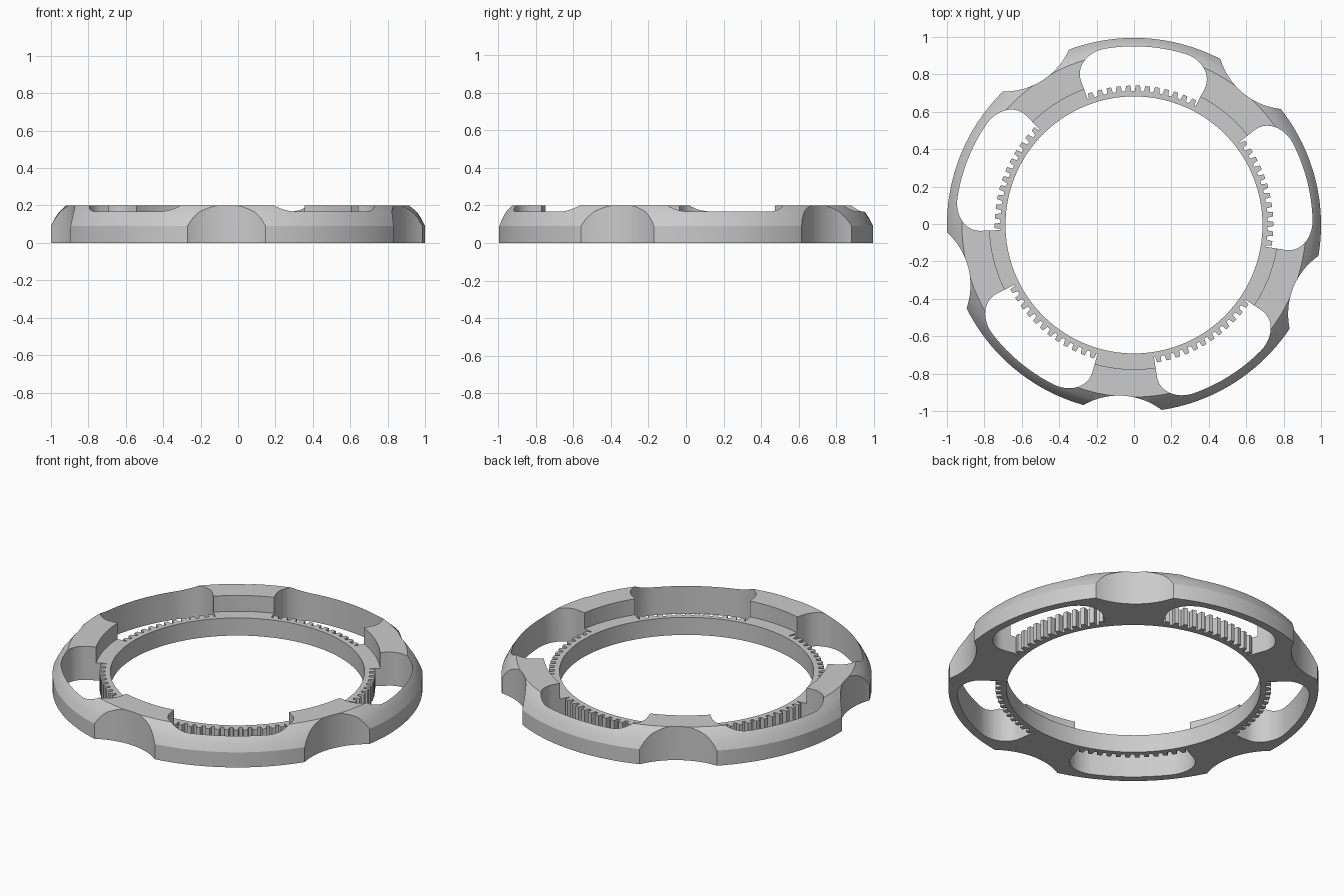
import bpy, bmesh
from math import sin, cos, pi, radians
from mathutils import Vector, Matrix

cube = bpy.data.objects.get("Cube")
if cube:
    bpy.data.objects.remove(cube)

COUNT = 5
SLOT_ANGLE = 86.4       # middle of the first slot, degrees
NOTCH_ANGLE = 50.4      # middle of the first grip notch
STEP = 360 / COUNT

grey = bpy.data.materials.new("light grey")
grey.use_nodes = True
colour = (0.6, 0.6, 0.6, 1)
grey.diffuse_color = colour
grey.node_tree.nodes["Principled BSDF"].inputs["Base Color"].default_value = colour


def make_object(name, bm):
    bmesh.ops.recalc_face_normals(bm, faces=bm.faces[:])
    mesh = bpy.data.meshes.new(name)
    bm.to_mesh(mesh)
    bm.free()
    mesh.materials.append(grey)
    obj = bpy.data.objects.new(name, mesh)
    bpy.context.collection.objects.link(obj)
    return obj


def polar(r, degrees):
    a = radians(degrees)
    return Vector((r * cos(a), r * sin(a), 0))


def prism(bm, outline, bottom=-0.1, top=0.3):
    """Extrude a flat outline upwards into a closed solid."""
    face = bm.faces.new([bm.verts.new((p.x, p.y, bottom)) for p in outline])
    new = bmesh.ops.extrude_face_region(bm, geom=[face])["geom"]
    bmesh.ops.translate(bm, vec=(0, 0, top - bottom),
                        verts=[v for v in new if isinstance(v, bmesh.types.BMVert)])


def slot_outline(middle):
    half, root, tip, outer = 23.8, 0.715, 0.745, 0.955
    pts = [(root, -half)]
    # gear teeth along the inner edge
    for k in range(12):
        c = -22 + 4 * k
        pts += [(root, c - 1.3), (tip, c - 0.9), (tip, c + 0.9), (root, c + 1.3)]
    pts.append((root, half))
    # rounded outer corner, outer arc, rounded outer corner
    depth, sweep, n = 0.135, 11, 12
    corner = [(outer - depth + depth * sin(pi / 2 * i / n),
               half - sweep + sweep * cos(pi / 2 * i / n)) for i in range(n + 1)]
    edge = half - sweep
    arc = [(outer, edge - 2 * edge * i / n) for i in range(1, n)]
    pts += corner + arc + [(r, -a) for r, a in reversed(corner)]
    return [polar(r, middle + a) for r, a in pts]


def notch_outline(middle):
    centre = polar(1.295, middle)
    return [centre + polar(0.38, middle + 360 * i / 128) for i in range(128)]


# Ring body: turned profile with an inner ledge and a domed outer bevel
profile = [(0.687, 0), (1, 0), (1, 0.09), (0.98, 0.13), (0.957, 0.165),
           (0.92, 0.2), (0.772, 0.2), (0.772, 0.105), (0.687, 0.105)]
bm = bmesh.new()
verts = [bm.verts.new((r, 0, z)) for r, z in profile]
edges = [bm.edges.new((verts[i - 1], verts[i])) for i in range(len(verts))]
bmesh.ops.spin(bm, geom=verts + edges, cent=(0, 0, 0), axis=(0, 0, 1),
               angle=2 * pi, steps=180, use_duplicate=False)
bmesh.ops.remove_doubles(bm, verts=bm.verts[:], dist=0.0001)
ring = make_object("toothed_grip_ring", bm)

# Cut the toothed slots and the grip notches
for name, outline, start in (("slot_cutter", slot_outline, SLOT_ANGLE),
                             ("notch_cutter", notch_outline, NOTCH_ANGLE)):
    bm = bmesh.new()
    for i in range(COUNT):
        prism(bm, outline(start + STEP * i))
    cutter = make_object(name, bm)
    cutter.hide_render = True
    mod = ring.modifiers.new(name, "BOOLEAN")
    mod.operation = "DIFFERENCE"
    mod.solver = "EXACT"
    mod.object = cutter
    bpy.context.view_layer.objects.active = ring
    bpy.ops.object.modifier_apply(modifier=mod.name)
    bpy.data.objects.remove(cutter)

# Centre the cut ring and shade it
ring.data.transform(Matrix.Translation((0, -0.005, 0)))
bpy.ops.object.select_all(action="DESELECT")
ring.select_set(True)
bpy.context.view_layer.objects.active = ring
bpy.ops.object.shade_smooth_by_angle(angle=radians(20))
